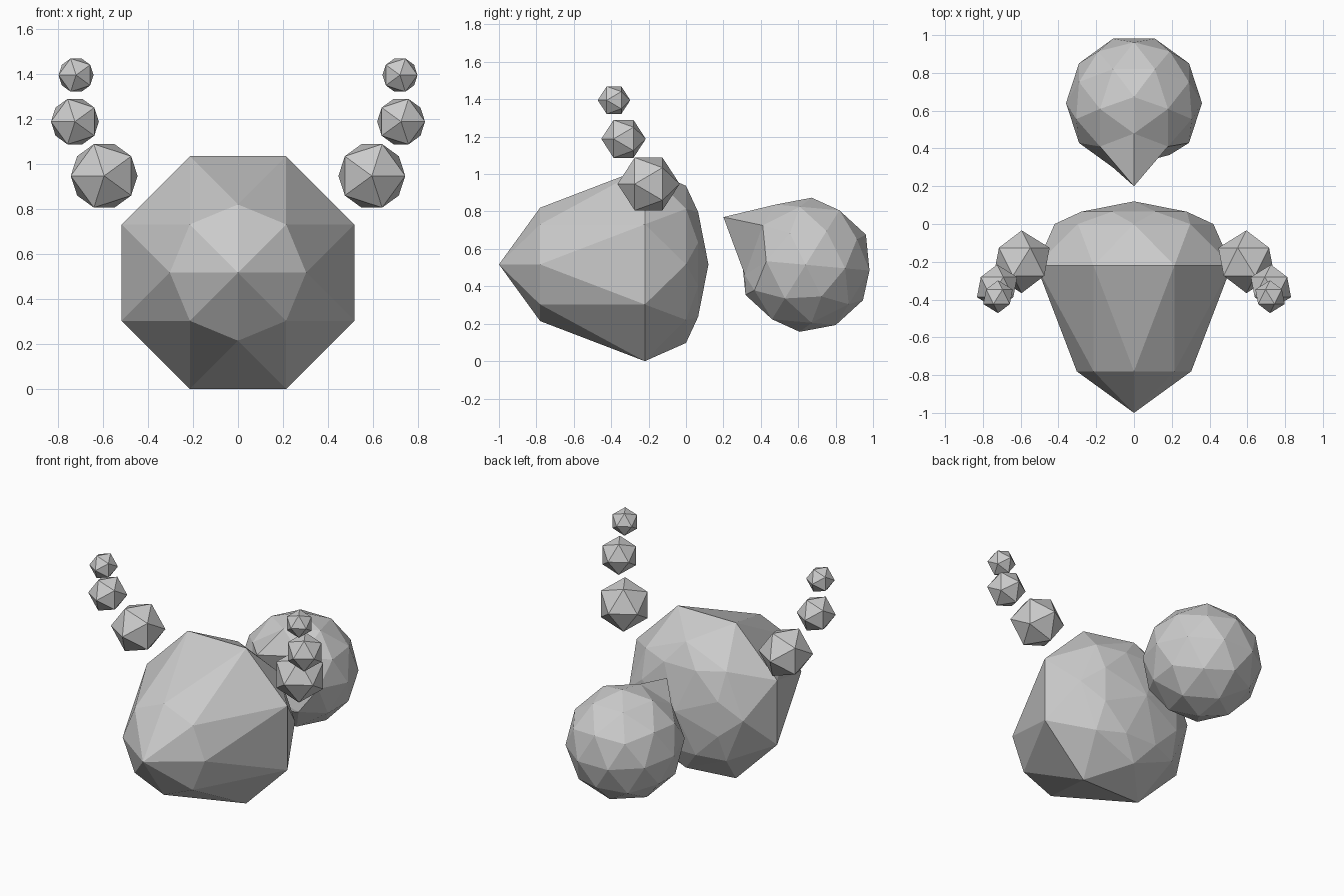
import bpy, bmesh, math
from mathutils import Vector, Matrix

if "Cube" in bpy.data.objects:
    bpy.data.objects.remove(bpy.data.objects["Cube"])


def finish(bm, name):
    bmesh.ops.recalc_face_normals(bm, faces=bm.faces)
    me = bpy.data.meshes.new(name)
    bm.to_mesh(me)
    bm.free()
    ob = bpy.data.objects.new(name, me)
    bpy.context.collection.objects.link(ob)
    return ob


# Body: eight-sided faceted gem along y, each ring turned half a step
N, CZ = 8, 0.517
RINGS = [(-0.78, 0.303, 0.0), (-0.22, 0.56, 0.5), (0.0, 0.42, 0.0), (0.065, 0.303, 0.5)]
bm = bmesh.new()
loops = []
for y, r, shift in RINGS:
    loops.append([bm.verts.new((r * math.cos(math.tau * (i + shift) / N), y,
                                CZ + r * math.sin(math.tau * (i + shift) / N)))
                  for i in range(N)])
for (a, b, ra, rb) in zip(loops, loops[1:], RINGS, RINGS[1:]):
    if ra[2] > rb[2]:
        a, b = b, a                      # a is the unshifted ring
    for i in range(N):
        j = (i + 1) % N
        bm.faces.new((a[i], a[j], b[i]))
        bm.faces.new((b[i], a[j], b[j]))
for loop, y in ((loops[0], -1.0), (loops[-1], 0.12)):
    tip = bm.verts.new((0, y, CZ))
    for i in range(N):
        bm.faces.new((loop[i], loop[(i + 1) % N], tip))
finish(bm, "body")

# Rear ball: icosphere with one front vertex pulled out to a point
bm = bmesh.new()
rot = Matrix.Rotation(math.radians(58.28), 4, 'X') @ Matrix.Rotation(math.pi / 2, 4, 'Z')
centre = Vector((0, 0.64, 0.515))
bmesh.ops.create_icosphere(bm, subdivisions=2, radius=0.36,
                           matrix=Matrix.Translation(centre) @ rot)


def move_nearest(direction, target):
    p = centre + Vector(direction).normalized() * 0.36
    min(bm.verts, key=lambda v: (v.co - p).length).co = target


move_nearest((0, -0.851, 0.526), (0, 0.2, 0.77))
move_nearest((0, -1, 0), (0, 0.315, 0.46))
finish(bm, "rear_ball")

# Arms: three shrinking icosahedra on each side
BEADS = [("lower", (0.595, -0.2, 0.947), 0.166),
         ("middle", (0.725, -0.334, 1.188), 0.119),
         ("upper", (0.72, -0.385, 1.395), 0.087)]
for side, s in (("right", 1), ("left", -1)):
    for name, (x, y, z), r in BEADS:
        bm = bmesh.new()
        bmesh.ops.create_icosphere(bm, subdivisions=1, radius=r,
                                   matrix=Matrix.Rotation(math.pi / 2, 4, 'X'))
        for v in bm.verts:
            v.co = (s * (v.co.x + x), v.co.y + y, v.co.z + z)
        finish(bm, f"{side}_{name}_bead")
